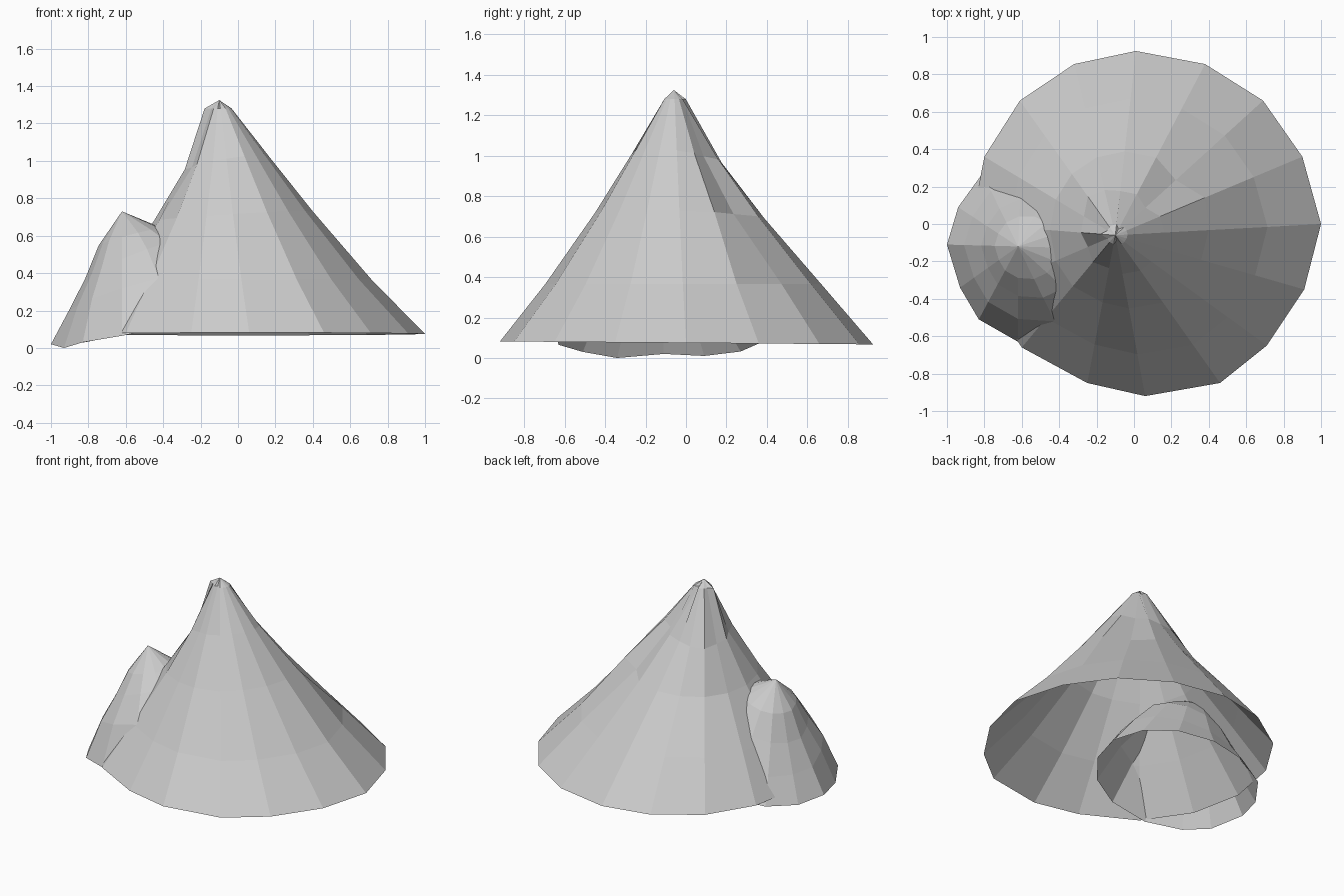
import bpy
import math
from mathutils import Vector

if "Cube" in bpy.data.objects:
    bpy.data.objects.remove(bpy.data.objects["Cube"])


def peak(name, apex, rim, rings):
    """Open faceted cone: rim lerped toward apex; rings = (t, z, tilt in x, tilt in y)."""
    apex, n = Vector(apex), len(rim)
    verts = [apex]
    for t, z, sx, sy in rings:
        for x, y in rim:
            px, py = apex.x + (x - apex.x) * t, apex.y + (y - apex.y) * t
            h = z + sx * (px - apex.x) + sy * (py - apex.y)
            verts.append(Vector((px, py, max(h, 0))))
    faces = [(0, 1 + i, 1 + (i + 1) % n) for i in range(n)]
    for r in range(len(rings) - 1):
        a, b = 1 + r * n, 1 + (r + 1) * n
        for i in range(n):
            j = (i + 1) % n
            faces.append((a + i, b + i, b + j, a + j))
    mesh = bpy.data.meshes.new(name)
    mesh.from_pydata(verts, [], faces)
    mesh.update()
    ob = bpy.data.objects.new(name, mesh)
    bpy.context.collection.objects.link(ob)
    return ob


# Large mountain: sixteen-sided irregular rim
main_rim = [(1.0, 0), (.90, .36), (.69, .66), (.38, .855), (.01, .925), (-.32, .855),
            (-.61, .66), (-.80, .36), (-.87, .0), (-.80, -.36), (-.60, -.66),
            (-.25, -.85), (.06, -.92), (.46, -.85), (.71, -.65), (.91, -.35)]
main = peak("main_mountain", (-.10, -.06, 1.325), main_rim,
            [(.06, 1.28, 0, 0), (.24, .985, .16, -.10), (.455, .70, .06, -.03),
             (.74, .365, 0, 0), (1, .075, 0, -.008)])
# Rugged vertices: pulled slightly in or out of their ring
for ring, i, k in ((0, 8, 1.7), (0, 12, .6), (0, 3, .6), (1, 9, .87), (1, 11, .93),
                   (1, 2, .85), (2, 2, .9), (2, 1, 1.05), (1, 5, 1.1), (1, 6, 1.2)):
    v = main.data.vertices[1 + 16 * ring + i]
    v.co.x = -.10 + (v.co.x + .10) * k
    v.co.y = -.06 + (v.co.y + .06) * k

# Small side peak: fourteen-sided rim, tilted upward inside the large mountain
side_rim = [(-.48 + .53 * math.cos(a), -.14 + .52 * math.sin(a))
            for a in (2 * math.pi * i / 14 for i in range(14))]
side_rim[5] = (-.81, .27)
side_rim[6] = (-.94, .09)
side_rim[7] = (-1.0, -.11)
side_rim[8] = (-.93, -.34)
side_rim[9] = (-.83, -.51)
side_rim[10] = (-.62, -.63)
side = peak("side_peak", (-.62, -.12, .73), side_rim,
            [(.33, .58, .26, -.08), (.52, .445, .38, -.12), (.76, .27, .27, -.13),
             (1, .07, .2, 0)])
# Lower rim: two feet touch the ground on the outer side
for i, z in ((6, .01), (7, .02), (8, 0), (9, .03), (10, .065)):
    side.data.vertices[1 + 3 * 14 + i].co.z = z
